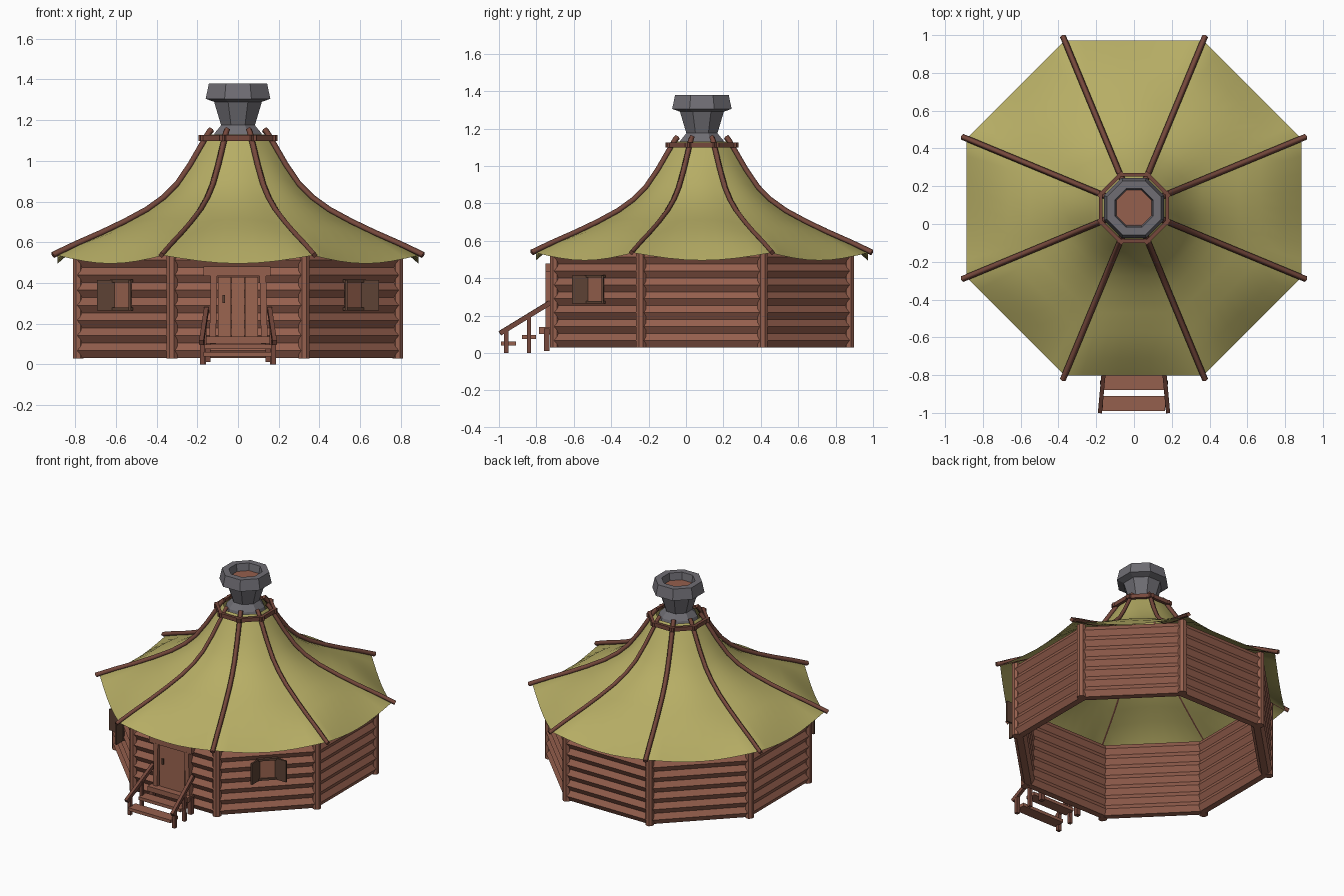
import bpy, bmesh, math
from mathutils import Vector

if "Cube" in bpy.data.objects:
    bpy.data.objects.remove(bpy.data.objects["Cube"])

CY = 0.085                      # centre of the octagonal hut in y
PI = math.pi


def mat(name, rgb):
    m = bpy.data.materials.new(name)
    m.diffuse_color = (*rgb, 1)
    m.use_nodes = True
    m.node_tree.nodes["Principled BSDF"].inputs["Base Color"].default_value = m.diffuse_color
    return m


LOG = mat("log brown", (0.30, 0.115, 0.075))
POLE = mat("pole brown", (0.18, 0.065, 0.045))
CANVAS = mat("canvas olive", (0.47, 0.42, 0.13))
STONE = mat("stone grey", (0.16, 0.155, 0.175))
DARK = mat("dark wood", (0.11, 0.055, 0.035))
DOOR = mat("door brown", (0.33, 0.13, 0.08))


def make(name, material, verts, faces, smooth=False, closed=True):
    me = bpy.data.meshes.new(name)
    me.from_pydata([tuple(v) for v in verts], [], faces)
    bm = bmesh.new()
    bm.from_mesh(me)
    if not closed:
        bmesh.ops.remove_doubles(bm, verts=bm.verts, dist=0.0005)
    bmesh.ops.recalc_face_normals(bm, faces=bm.faces)
    bm.to_mesh(me)
    bm.free()
    me.materials.append(material)
    if smooth:
        me.shade_smooth()
    ob = bpy.data.objects.new(name, me)
    bpy.context.collection.objects.link(ob)
    return ob


def prism(pts, p, q):
    """Sweep a 2D outline from p to q; its second axis points up."""
    p, q = Vector(p), Vector(q)
    d = (q - p).normalized()
    if abs(d.z) > 0.99:
        x, y = Vector((1, 0, 0)), Vector((0, 1, 0))
    else:
        x = d.cross(Vector((0, 0, 1))).normalized()
        y = x.cross(d)
    n = len(pts)
    verts = [c + x * a + y * b for c in (p, q) for a, b in pts]
    faces = [(i, (i + 1) % n, n + (i + 1) % n, n + i) for i in range(n)]
    return verts, faces + [tuple(range(n)), tuple(range(2 * n - 1, n - 1, -1))]


def beams(name, material, items):
    """Join several prisms (outline, start, end) into one object."""
    verts, faces = [], []
    for it in items:
        v, f = prism(*it)
        faces += [tuple(i + len(verts) for i in g) for g in f]
        verts += v
    return make(name, material, verts, faces)


def rect(w, h):
    return [(-w / 2, -h / 2), (w / 2, -h / 2), (w / 2, h / 2), (-w / 2, h / 2)]


def ngon(n, r, start=0.0):
    return [(r * math.cos(start + 2 * PI * i / n), r * math.sin(start + 2 * PI * i / n)) for i in range(n)]


def polar(r, a, z):
    return Vector((r * math.cos(a), CY + r * math.sin(a), z))


corners = [PI / 8 + k * PI / 4 for k in range(8)]

# Log walls: seven stacked hexagonal logs on each side
H = 0.0743
hexagon = ngon(6, H / math.sqrt(3))
R = 0.765 / math.cos(PI / 8)
beams("log_walls", LOG, [(hexagon, polar(R, a, 0.03 + H * (i + .5)), polar(R, a + PI / 4, 0.03 + H * (i + .5)))
                         for a in corners for i in range(7)])
beams("corner_posts", LOG, [(ngon(8, 0.029, PI / 8), polar(0.85, a, 0.028), polar(0.85, a, 0.56)) for a in corners])

# Canvas roof: concave panels, sagging at the eaves and puffed between poles
profile = [(0.96, 0.535, -0.04), (0.86, 0.58, -0.005), (0.72, 0.637, 0.03), (0.6, 0.69, 0.025),
           (0.48, 0.75, 0.03), (0.39, 0.81, 0.03), (0.32, 0.875, 0.03), (0.25, 0.97, 0.02),
           (0.2, 1.05, 0.01), (0.15, 1.13, 0)]
verts, faces = [], []
N = 8
for a in corners:
    base = len(verts)
    for r, z, puff in profile:
        for j in range(N + 1):
            u = j / N
            v = polar(r, a, z).lerp(polar(r, a + PI / 4, z), u)
            v.z += puff * math.sin(PI * u)
            verts.append(v)
    for i in range(len(profile) - 1):
        for j in range(N):
            s = base + i * (N + 1) + j
            faces.append((s, s + 1, s + N + 2, s + N + 1))
make("canvas_roof", CANVAS, verts, faces, closed=False, smooth=True)

# Bent roof poles along the panel seams
path = [(0.985, 0.537)] + [(r + 0.004, z + 0.01) for r, z, _ in profile[1:]] + [(0.14, 1.155)]
for k, a in enumerate(corners):
    cu = bpy.data.curves.new("roof_pole", "CURVE")
    cu.dimensions = "3D"
    cu.bevel_depth = 0.016
    cu.bevel_resolution = 0
    cu.use_fill_caps = True
    sp = cu.splines.new("POLY")
    sp.points.add(len(path) - 1)
    for pt, (r, z) in zip(sp.points, path):
        pt.co = (*polar(r, a, z), 1)
    cu.materials.append(POLE)
    bpy.context.collection.objects.link(bpy.data.objects.new(f"roof_pole_{k}", cu))

# Ring of short bars binding the poles at the top
ring = []
for a in corners:
    p, q = polar(0.19, a, 1.112), polar(0.19, a + PI / 4, 1.112)
    d = (q - p) * 0.12
    ring.append((rect(0.02, 0.028), p - d, q + d))
beams("pole_ring", POLE, ring)

# Stone smoke hood, turned as an octagon with a hollow top
hood = [(0.135, 1.10), (0.125, 1.135), (0.09, 1.175), (0.127, 1.29), (0.172, 1.305),
        (0.155, 1.38), (0.11, 1.38), (0.10, 1.32)]
hv = [polar(r, a, z) for r, z in hood for a in corners]
hf = [(i * 8 + j, i * 8 + (j + 1) % 8, i * 8 + 8 + (j + 1) % 8, i * 8 + 8 + j)
      for i in range(len(hood) - 1) for j in range(8)]
make("smoke_hood", STONE, hv, hf)
beams("hood_lining", LOG, [(ngon(8, 0.105, PI / 8), (0, CY, 1.315), (0, CY, 1.33))])

# Door, its frame and handle
beams("door", DOOR, [(rect(0.065, 0.02), (x, -0.728, 0.13), (x, -0.728, 0.43)) for x in (-0.066, 0.0, 0.066)])
beams("door_frame", LOG, [
    (rect(0.032, 0.045), (-0.125, -0.73, 0.1), (-0.118, -0.73, 0.44)),
    (rect(0.032, 0.045), (0.13, -0.73, 0.1), (0.122, -0.73, 0.44)),
    (rect(0.05, 0.045), (-0.17, -0.727, 0.457), (0.16, -0.727, 0.457))])
beams("door_handle", DARK, [(rect(0.01, 0.012), (-0.07, -0.744, 0.30), (-0.07, -0.744, 0.34))])

# Windows with shutters swung out, on the two front diagonal walls
for side, a in (("left", -3 * PI / 4), ("right", -PI / 4)):
    n = Vector((math.cos(a), math.sin(a), 0))
    t = Vector((-n.y, n.x, 0))
    o = polar(0.806, a, 0)
    at = lambda s, out, z: o + t * s + n * out + Vector((0, 0, z))
    beams(side + "_window", DOOR, [(rect(0.008, 0.13), at(-0.06, 0, 0.34), at(0.06, 0, 0.34))])
    beams(side + "_window_frame", DARK,
          [(rect(0.02, 0.014), at(-0.07, 0.003, z), at(0.07, 0.003, z)) for z in (0.272, 0.41)]
          + [(rect(0.014, 0.014), at(s, 0.004, 0.27), at(s, 0.004, 0.41)) for s in (-0.06, 0.06)])
    beams(side + "_shutters", DARK,
          [(rect(0.012, 0.15), at(s * 0.062, 0.008, 0.34), at(s * 0.115, 0.061, 0.34)) for s in (-1, 1)])

# Front steps with sloping handrails
beams("steps", LOG, [
    (rect(0.08, 0.022), (-0.17, -0.95, 0.05), (0.165, -0.95, 0.05)),
    (rect(0.075, 0.022), (-0.165, -0.84, 0.085), (0.165, -0.84, 0.085)),
    (rect(0.08, 0.035), (-0.16, -0.745, 0.12), (0.155, -0.745, 0.12))])
rails = []
for s in (-1, 1):
    rails += [(rect(0.022, 0.026), (s * 0.18, -0.995, 0.105), (s * 0.155, -0.725, 0.27)),
              (rect(0.024, 0.024), (s * 0.175, -0.96, 0), (s * 0.175, -0.96, 0.12)),
              (rect(0.022, 0.022), (s * 0.168, -0.84, 0), (s * 0.166, -0.84, 0.195)),
              (rect(0.03, 0.03), (s * 0.15, -0.745, 0.01), (s * 0.15, -0.745, 0.13))]
beams("handrails", POLE, rails)
